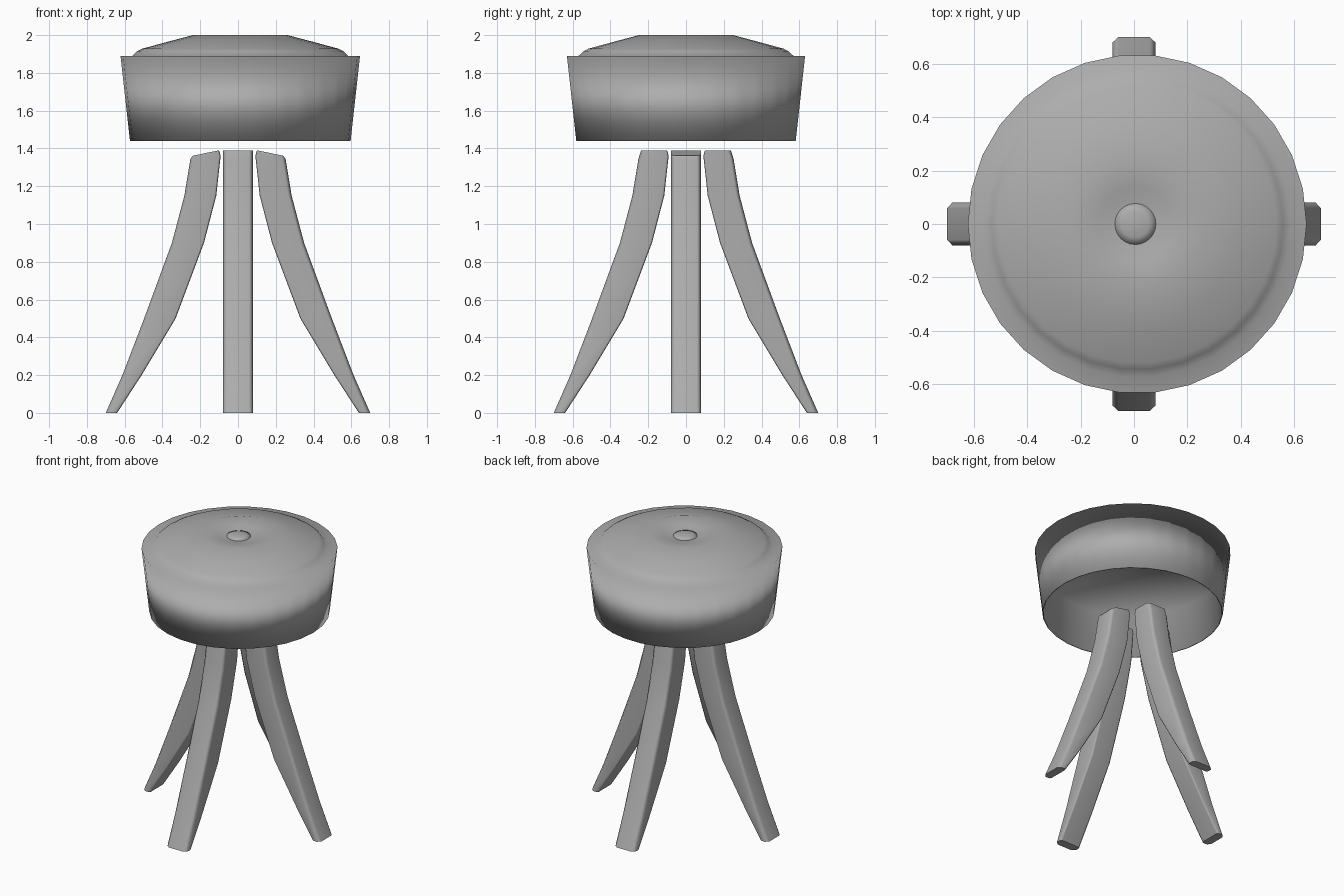
import bpy, bmesh, math
from mathutils import Vector

cube = bpy.data.objects.get("Cube")
if cube:
    bpy.data.objects.remove(cube, do_unlink=True)

GREY = (0.42, 0.42, 0.42, 1)
grey = bpy.data.materials.new("plain_grey")
grey.use_nodes = True
grey.diffuse_color = GREY
grey.node_tree.nodes["Principled BSDF"].inputs["Base Color"].default_value = GREY


def finish(bm, name):
    """Turn a bmesh into a smooth-shaded object."""
    bmesh.ops.remove_doubles(bm, verts=bm.verts, dist=0.0005)
    bmesh.ops.recalc_face_normals(bm, faces=bm.faces)
    mesh = bpy.data.meshes.new(name)
    bm.to_mesh(mesh)
    bm.free()
    mesh.materials.append(grey)
    mesh.shade_smooth()
    obj = bpy.data.objects.new(name, mesh)
    bpy.context.collection.objects.link(obj)
    return obj


def lathe(name, profile, sides, centre_x):
    """Spin a (radius, height) profile round a vertical axis."""
    bm = bmesh.new()
    verts = [bm.verts.new((r, 0, z)) for r, z in profile]
    edges = [bm.edges.new(pair) for pair in zip(verts, verts[1:])]
    bmesh.ops.spin(bm, geom=verts + edges, cent=(0, 0, 0), axis=(0, 0, 1),
                   angle=math.tau, steps=sides)
    obj = finish(bm, name)
    obj.location.x = centre_x
    return obj


# Seat: dimpled cushion, flat rim, thin tapered wall, hollow underneath
RIM = 0.634
seat = lathe("seat", [(0, 1.97), (0.08, 1.972), (0.14, 1.985), (0.25, 2.0), (0.38, 1.966),
                      (0.52, 1.928), (0.545, 1.915), (0.572, 1.89), (RIM, 1.89),
                      (0.584, 1.44), (0.577, 1.44), (0.56, 1.74), (0, 1.765)], 30, 0.012)

# Soften the rim so the top flows over into the wall
normals = []
for v in seat.data.vertices:
    n = v.normal.copy()
    if v.co.xy.length > RIM - 0.01:
        n = Vector((v.co.x * 0.4, v.co.y * 0.4, 1)).normalized()
    normals.append(n)
seat.data.normals_split_custom_set_from_vertices(normals)

# Button in the middle of the cushion
lathe("button", [(0, 1.988), (0.05, 1.986), (0.077, 1.976), (0.077, 1.965)], 24, 0.005)

# Legs: inner and outer radius at each height
STATIONS = [(0, 0.64, 0.7), (0.2, 0.51, 0.612), (0.5, 0.33, 0.497),
            (0.9, 0.18, 0.35), (1.15, 0.115, 0.284)]
HALF = 0.08


def leg(name, turn, outer_top):
    bm = bmesh.new()
    rows = [((i, z), (o, z)) for z, i, o in STATIONS]
    rows.append(((0.092, 1.36), (0.252, 1.345)))
    rows.append(((0.1, 1.39), (0.238, outer_top)))
    rings = []
    for (ri, zi), (ro, zo) in rows:
        # Chamfered cross-section from outer face round to inner face
        bevel = 0.02 / (ro - ri)
        half = [(0, HALF - 0.022), (bevel, HALF), (1 - bevel / 2, HALF), (1, HALF - 0.012)]
        section = half + [(t, -w) for t, w in reversed(half)]
        rings.append([bm.verts.new((ro + (ri - ro) * t, w, zo + (zi - zo) * t))
                      for t, w in section])
    for low, high in zip(rings, rings[1:]):
        for k in range(len(low)):
            n = (k + 1) % len(low)
            bm.faces.new((low[k], low[n], high[n], high[k]))
    # Flat end caps keep crisp edges
    for ring in (rings[0], rings[-1]):
        for edge in bm.faces.new(ring).edges:
            edge.smooth = False
    obj = finish(bm, name)
    obj.rotation_euler.z = math.radians(turn)
    # Large faces stay flat while the chamfers blend between them
    weighted = obj.modifiers.new("blend_chamfers", "WEIGHTED_NORMAL")
    weighted.keep_sharp = True


leg("left_leg", 0, 1.362)
leg("back_leg", 90, 1.388)
leg("right_leg", 180, 1.362)
leg("front_leg", 270, 1.388)
